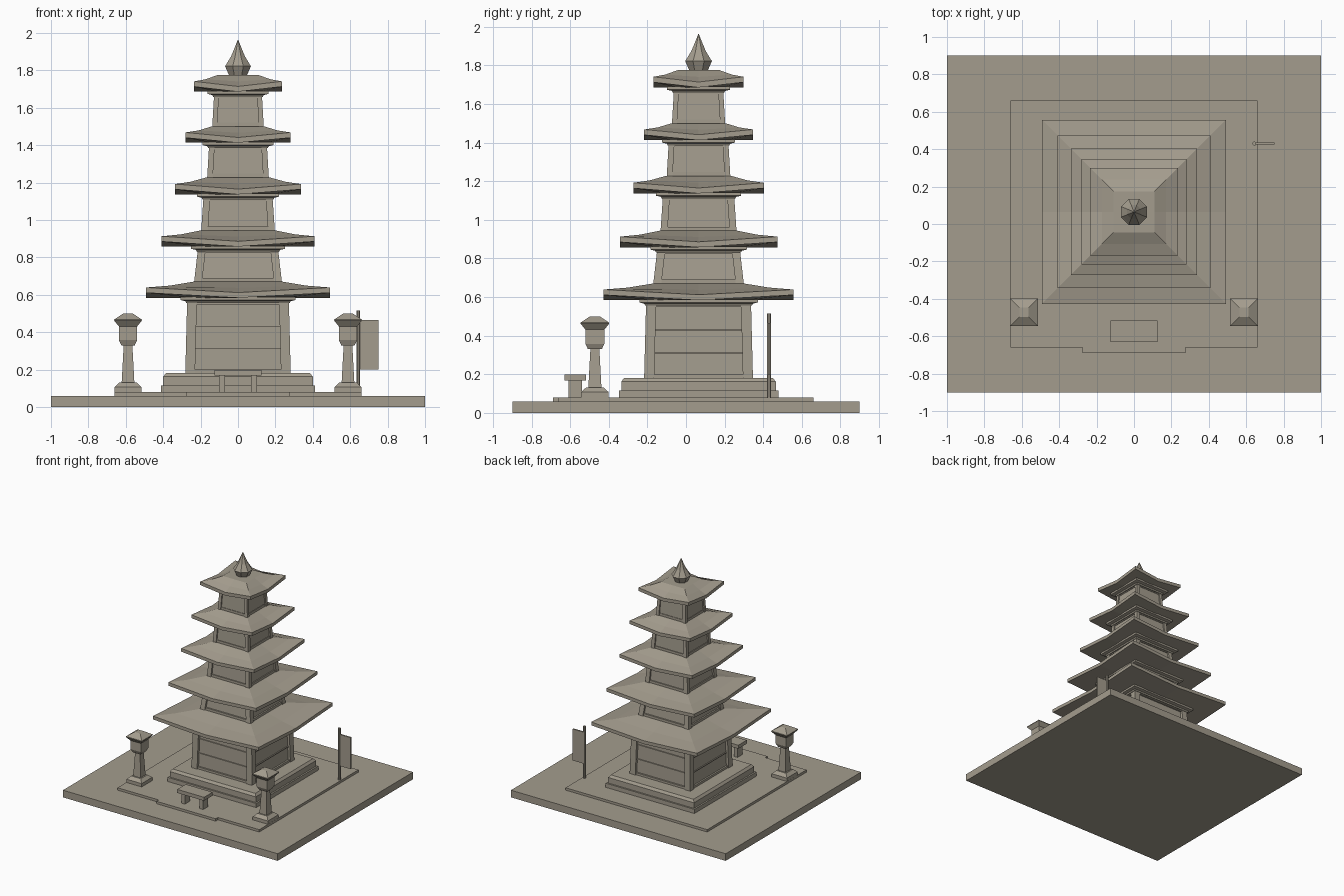
import bpy, math

if "Cube" in bpy.data.objects:
    bpy.data.objects.remove(bpy.data.objects["Cube"])

STONE = bpy.data.materials.new("weathered stone")
STONE.diffuse_color = (0.37, 0.335, 0.27, 1)
STONE.use_nodes = True
STONE.node_tree.nodes["Principled BSDF"].inputs["Base Color"].default_value = STONE.diffuse_color
CY = 0.065  # tower centre in y


def mesh(name, verts, faces):
    me = bpy.data.meshes.new(name)
    me.from_pydata(verts, [], faces)
    me.materials.append(STONE)
    ob = bpy.data.objects.new(name, me)
    bpy.context.collection.objects.link(ob)
    return ob


def skin(name, rings):
    """Join equal rings of points and cap both ends."""
    n = len(rings[0])
    verts = [p for r in rings for p in r]
    faces = [tuple(reversed(range(n))), tuple(range(len(verts) - n, len(verts)))]
    for k in range(len(rings) - 1):
        for i in range(n):
            j = (i + 1) % n
            faces.append((k * n + i, k * n + j, k * n + n + j, k * n + n + i))
    return mesh(name, verts, faces)


def loft(name, x, y, profile):
    """Rectangular stack; profile rows are (half x, half y, z)."""
    return skin(name, [[(x + sx * a, y + sy * b, z) for sx, sy in
                        ((-1, -1), (1, -1), (1, 1), (-1, 1))] for a, b, z in profile])


def square(name, x, y, profile):
    return loft(name, x, y, [(h, h, z) for h, z in profile])


def box(name, x0, x1, y0, y1, z0, z1):
    a, b = (x1 - x0) / 2, (y1 - y0) / 2
    return loft(name, (x0 + x1) / 2, (y0 + y1) / 2, [(a, b, z0), (a, b, z1)])


def turned(name, x, y, n, profile):
    return skin(name, [[(x + r * math.cos((i + .5) * math.tau / n),
                         y + r * math.sin((i + .5) * math.tau / n), z)
                        for i in range(n)] for r, z in profile])


def roof(name, half, inner, z, top):
    """Eaves dip at mid side and lift at the corners."""
    dirs = ((-1, -1), (0, -1), (1, -1), (1, 0), (1, 1), (0, 1), (-1, 1), (-1, 0))

    def ring(h, zmid, lift):
        return [(h * a, CY + h * b, zmid + lift * abs(a * b)) for a, b in dirs]
    mid = (half + inner) / 2
    rise = top - z - .03
    return skin(name, [ring(inner, z, 0), ring(half, z, .027), ring(half, z + .028, .027),
                       ring(mid, z + .028 + rise * .45, .012), ring(inner, top, 0)])


def storey(i, b, t, z0, z1, post, bars):
    """Recessed core, leaning corner posts, sill, beam and cornice."""
    d = post * .4
    square(f"wall_core_{i}", 0, CY, [(b - d, z0 - .01), (t - d, z1)])
    for sx in (-1, 1):
        for sy in (-1, 1):
            h = post / 2
            rings = []
            for w, z in ((b, z0 - .005), (t, z1 - .02)):
                cx, cy = sx * (w - h), CY + sy * (w - h)
                rings.append([(cx + h * u, cy + h * v, z) for u, v in
                              ((-1, -1), (1, -1), (1, 1), (-1, 1))])
            skin(f"corner_post_{i}", rings)
    square(f"sill_{i}", 0, CY, [(b - .008, z0 - .005), (b - .008, z0 + .02)])
    square(f"beam_{i}", 0, CY, [(t - .005, z1 - .035), (t - .005, z1 - .015)])
    square(f"cornice_{i}", 0, CY, [(t + .004, z1 - .028), (t + .01, z1 - .018),
                                   (t + .035, z1 - .012), (t + .035, z1 + .004)])
    for z in bars:  # ledges between the wall courses
        w = b + (t - b) * (z - z0) / (z1 - z0) - d + .008
        square(f"wall_ledge_{i}", 0, CY, [(w, z - .004), (w, z + .004)])


# Ground slab, terrace and front step in one outline
box("ground_slab", -1, 1, -.9, .9, 0, .06)
outline = [(-.66, -.66), (-.275, -.66), (-.275, -.69), (.275, -.69),
           (.275, -.66), (.66, -.66), (.66, .66), (-.66, .66)]
skin("terrace", [[(x, y, z) for x, y in outline] for z in (.055, .08)])

# Tower plinth
square("plinth_lower", 0, CY, [(.413, .08), (.413, .115)])
square("plinth_upper", 0, CY, [(.4, .115), (.4, .162), (.385, .182)])

# Storeys: bottom half, top half, floor z, eave z, post width, ledges
storeys = [(.282, .272, .18, .584, .052, (.31, .43)),
           (.235, .215, .67, .858, .042, ()),
           (.197, .185, .944, 1.137, .036, ()),
           (.165, .155, 1.228, 1.413, .03, ()),
           (.138, .128, 1.5, 1.686, .026, ())]
roof_half = (.492, .408, .338, .282, .234)
for i, s in enumerate(storeys):
    storey(i + 1, *s)
    last = i == len(storeys) - 1
    inner = .11 if last else storeys[i + 1][0] + .003
    top = 1.775 if last else storeys[i + 1][2]
    roof(f"roof_{i + 1}", roof_half[i], inner, s[3], top)

# Finial
turned("finial", 0, CY, 8, [(.05, 1.77), (.075, 1.823), (.068, 1.832),
                            (.04, 1.875), (.02, 1.92), (.002, 1.962)])

# Stone lanterns
for x in (-.588, .588):
    y = -.472
    square("lantern_foot", x, y, [(.071, .08), (.071, .108), (.045, .132)])
    square("lantern_shaft", x, y, [(.034, .13), (.023, .335)])
    square("lantern_box", x, y, [(.036, .33), (.049, .358), (.049, .432)])
    square("lantern_roof", x, y, [(.048, .43), (.074, .462), (.074, .468), (.025, .5)])

# Offering table
box("table_top", -.125, .125, -.63, -.517, .168, .198)
for s in (-1, 1):
    box("table_leg", s * .085 - .016, s * .085 + .016, -.608, -.54, .08, .17)

# Sign post and board
turned("sign_post", .643, .43, 8, [(.011, .08), (.011, .515)])
box("sign_board", .65, .75, .424, .436, .2, .465)
